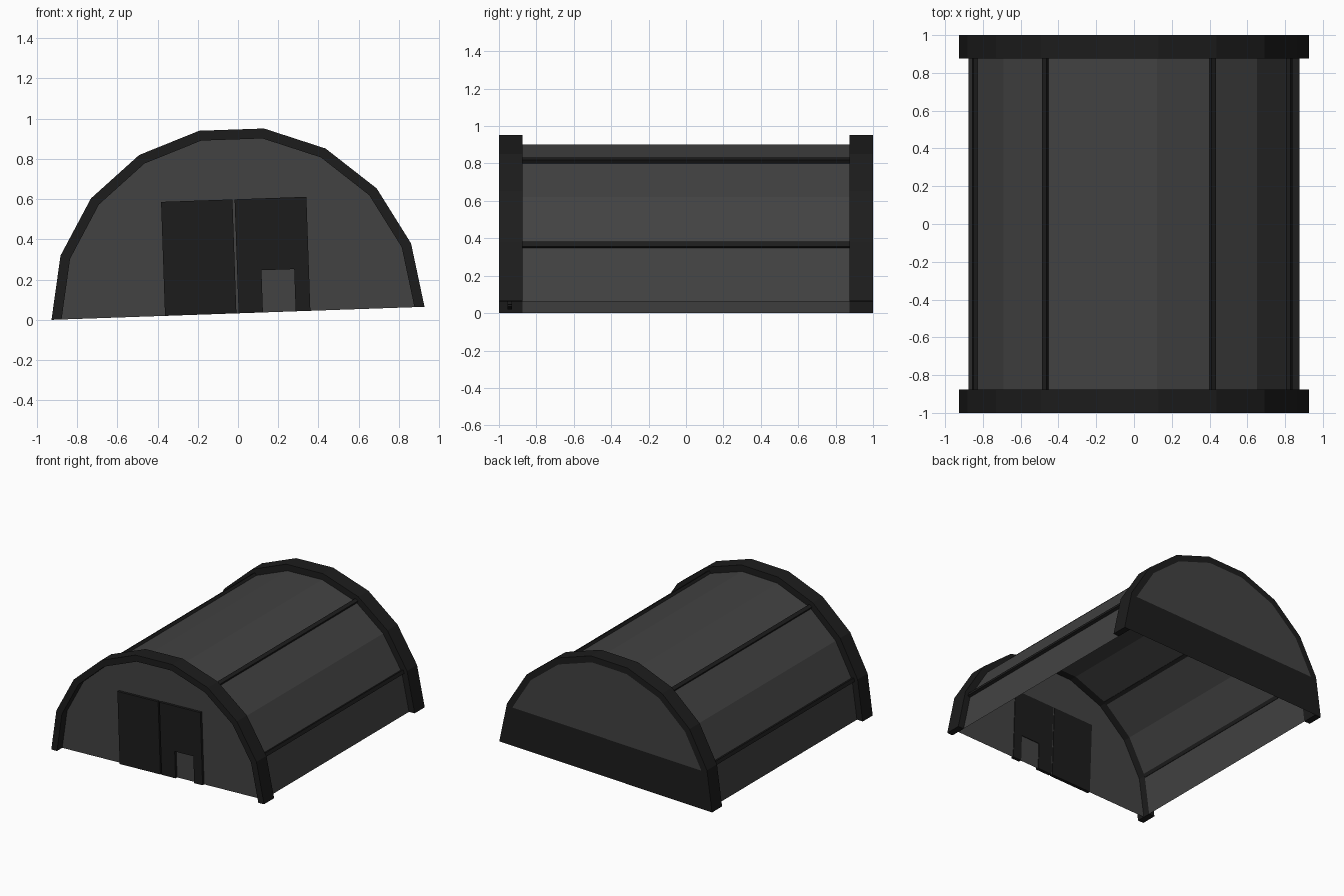
import bpy, bmesh
from math import cos, sin, radians

if "Cube" in bpy.data.objects:
    bpy.data.objects.remove(bpy.data.objects["Cube"])

TILT = radians(2)            # the whole building leans slightly
R_OUT, R_IN = 0.928, 0.878
BASE = R_OUT * sin(TILT)


def material(name, v):
    m = bpy.data.materials.new(name)
    m.diffuse_color = (v, v, v, 1)
    m.use_nodes = True
    m.node_tree.nodes["Principled BSDF"].inputs["Base Color"].default_value = m.diffuse_color
    return m


GREY = material("grey_sheet", 0.055)
DARK = material("dark_frame", 0.012)


def place(x, z):
    """Tilt a building-space profile point into the world."""
    return (x * cos(TILT) - z * sin(TILT), BASE + x * sin(TILT) + z * cos(TILT))


def polar(r, deg, along=0.0):
    a = radians(deg)
    return (r * cos(a) - along * sin(a), r * sin(a) + along * cos(a))


def arc(r, first=0, last=9):
    return [polar(r, 20 * k) for k in range(first, last + 1)]


def finish(name, bm, mat):
    me = bpy.data.meshes.new(name)
    bm.to_mesh(me)
    bm.free()
    me.materials.append(mat)
    ob = bpy.data.objects.new(name, me)
    bpy.context.collection.objects.link(ob)
    return ob


def ring_of_verts(bm, outline, y):
    out = []
    for p in outline:
        x, z = place(*p)
        out.append(bm.verts.new((x, y, z)))
    return out


def sheet(name, outline, y, mat, faces_back=False):
    bm = bmesh.new()
    f = bm.faces.new(ring_of_verts(bm, outline, y))
    f.normal_update()
    if (f.normal.y > 0) != faces_back:
        f.normal_flip()
    return finish(name, bm, mat)


def sweep(name, outline, y0, y1, mat, closed=True):
    bm = bmesh.new()
    a, b = ring_of_verts(bm, outline, y0), ring_of_verts(bm, outline, y1)
    n = len(outline)
    for i in range(n if closed else n - 1):
        j = (i + 1) % n
        bm.faces.new((a[i], b[i], b[j], a[j]))
    if closed:
        bm.faces.new(a)
        bm.faces.new(b)
        bmesh.ops.recalc_face_normals(bm, faces=bm.faces)
    else:
        bm.normal_update()
        for f in bm.faces:
            if f.normal.z * (f.calc_center_median().z - BASE) + f.normal.x * f.calc_center_median().x < 0:
                f.normal_flip()
    return finish(name, bm, mat)


# End arches, thick faceted ribs
rib = arc(R_OUT) + arc(R_IN)[::-1]
sweep("front_arch", rib, -1.0, -0.875, DARK)
sweep("back_arch", rib, 0.875, 1.0, DARK)

# Vaulted roof shell, open underneath
sweep("roof_shell", arc(R_IN), -0.875, 0.875, GREY, closed=False)

# Raised seams along the roof
for i, deg in enumerate((20, 60, 120, 160)):
    seam = [polar(R_IN - 0.008, deg, -0.014), polar(R_IN + 0.02, deg, -0.014),
            polar(R_IN + 0.02, deg, 0.014), polar(R_IN - 0.008, deg, 0.014)]
    sweep(f"roof_seam_{i + 1}", seam, -0.875, 0.875, DARK)

# Front wall is recessed, back wall is flush with a dark lower band
sheet("front_wall", arc(R_IN), -0.935, GREY)
sheet("back_wall_upper", arc(R_IN, 1, 8), 1.0, GREY, True)
sheet("back_wall_band", [polar(R_IN, 0), polar(R_IN, 20), polar(R_IN, 160), polar(R_IN, 180)],
      1.0, DARK, True)

# Double doors, the right leaf notched around a small hatch
H = 0.567
sweep("left_door", [(-0.363, 0), (-0.008, 0), (-0.008, H), (-0.363, H)], -0.955, -0.93, DARK)
sweep("right_door", [(0.003, 0), (0.124, 0), (0.124, 0.21), (0.287, 0.21), (0.287, 0),
                     (0.36, 0), (0.36, H), (0.003, H)], -0.955, -0.93, DARK)
